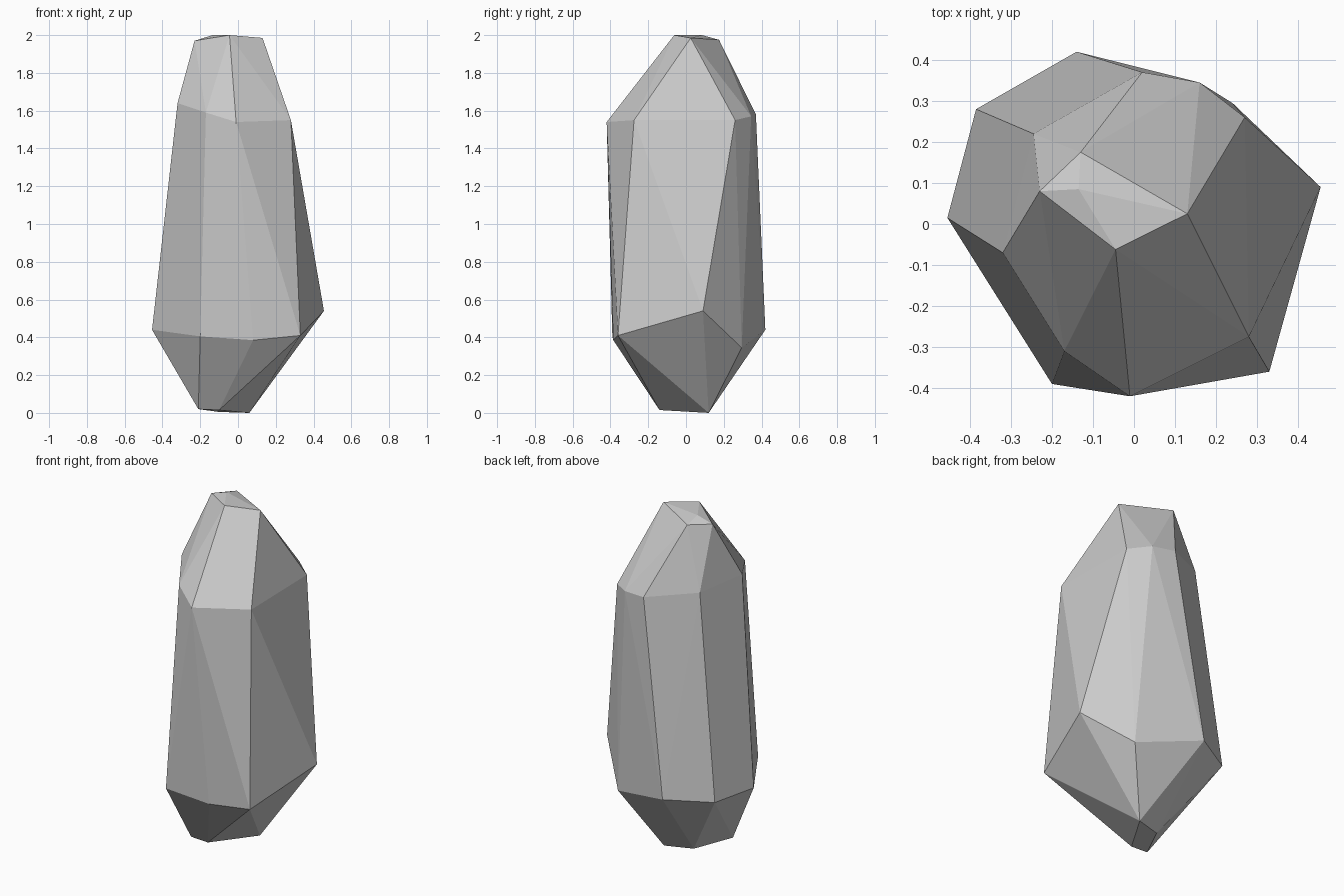
import bpy, bmesh

# Rings of corner points of the faceted stone, from base to tip
base = [(-0.10, -0.14, 0.015), (-0.21, -0.14, 0.02), (-0.10, 0.07, 0.005), (0.06, 0.12, 0.0)]
girdle = [(-0.20, -0.39, 0.405), (0.08, -0.385, 0.385), (0.33, -0.36, 0.41), (0.455, 0.09, 0.54),
          (0.24, 0.295, 0.345), (-0.14, 0.42, 0.44), (-0.385, 0.28, 0.435), (-0.455, 0.015, 0.44)]
shoulder = [(-0.17, -0.31, 1.59), (-0.01, -0.42, 1.54), (0.28, -0.275, 1.55), (0.27, 0.26, 1.55),
            (0.16, 0.345, 1.57), (0.02, 0.37, 1.58), (-0.245, 0.22, 1.62), (-0.32, -0.07, 1.64)]
tip = [(-0.045, -0.062, 2.0), (0.13, 0.025, 1.985), (-0.13, 0.175, 1.975),
       (-0.23, 0.08, 1.97), (-0.135, 0.085, 2.0)]

# Crystal: convex skin over the rings, flat shaded
bm = bmesh.new()
for ring in (base, girdle, shoulder, tip):
    for co in ring:
        bm.verts.new(co)
bmesh.ops.convex_hull(bm, input=bm.verts[:])
loose = [v for v in bm.verts if not v.link_faces]
bmesh.ops.delete(bm, geom=loose, context='VERTS')
bmesh.ops.recalc_face_normals(bm, faces=bm.faces[:])

mesh = bpy.data.meshes.new("crystal_stone")
bm.to_mesh(mesh)
bm.free()
bpy.context.collection.objects.link(bpy.data.objects.new("crystal_stone", mesh))
